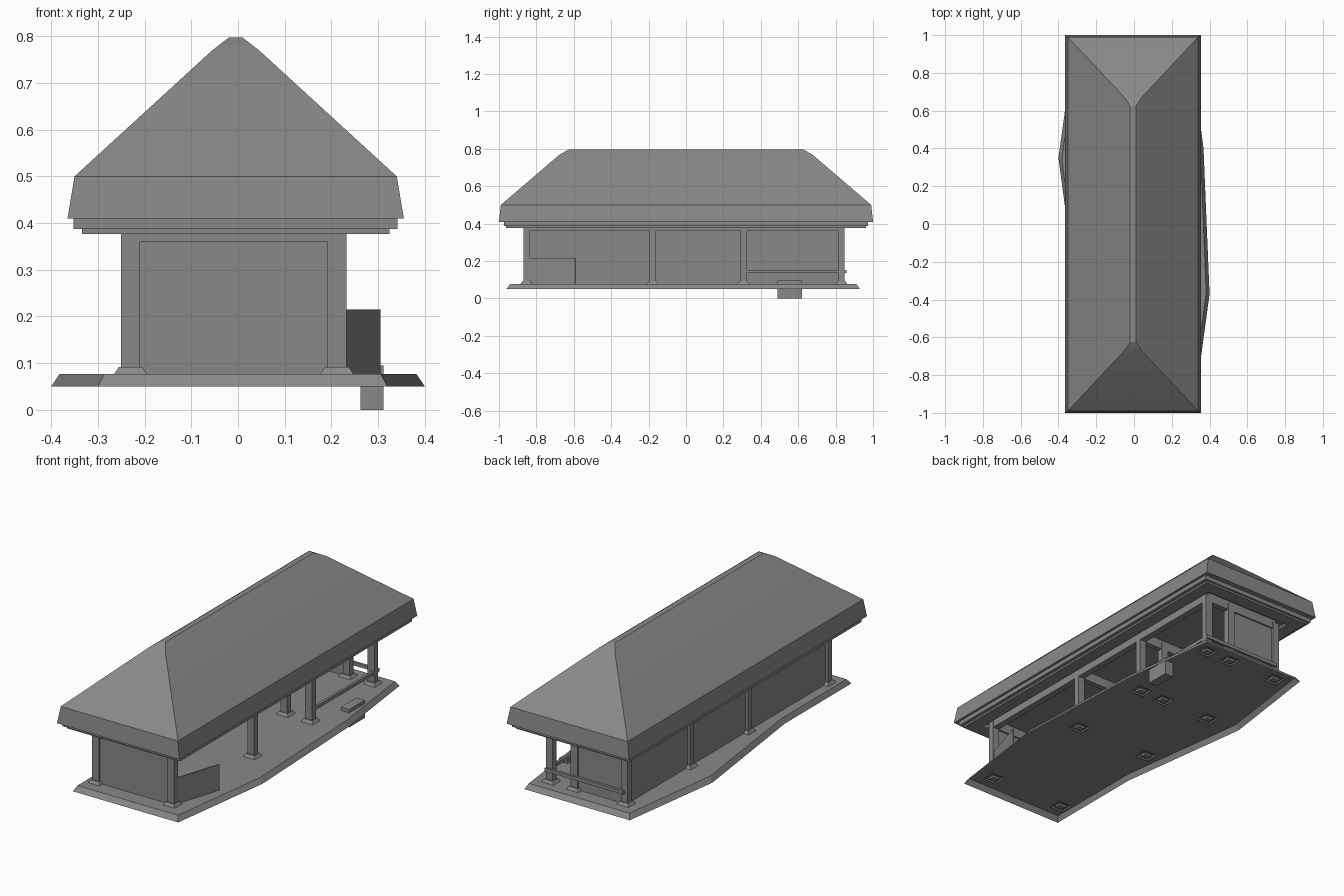
import bpy, bmesh
from mathutils import Vector

cube = bpy.data.objects.get("Cube")
if cube:
    bpy.data.objects.remove(cube)

grey = bpy.data.materials.new("stone_grey")
grey.use_nodes = True
tone = (0.25, 0.25, 0.25, 1)
grey.diffuse_color = tone
grey.node_tree.nodes["Principled BSDF"].inputs["Base Color"].default_value = tone


def loft(name, rings, bottom=True, top=True, smooth=None):
    """Stack closed outlines of equal length into one shell."""
    bm = bmesh.new()
    loops = [[bm.verts.new(p) for p in ring] for ring in rings]
    n = len(loops[0])
    for low, high in zip(loops, loops[1:]):
        for i in range(n):
            j = (i + 1) % n
            bm.faces.new((low[i], low[j], high[j], high[i]))
    if bottom:
        bm.faces.new(loops[0][::-1])
    if top:
        bm.faces.new(loops[-1])
    mesh = bpy.data.meshes.new(name)
    bm.to_mesh(mesh)
    bm.free()
    mesh.materials.append(grey)
    obj = bpy.data.objects.new(name, mesh)
    bpy.context.collection.objects.link(obj)
    if smooth:
        bpy.ops.object.select_all(action='DESELECT')
        obj.select_set(True)
        bpy.context.view_layer.objects.active = obj
        bpy.ops.object.shade_smooth_by_angle(angle=smooth)
    return obj


def rect(cx, cy, hx, hy, z):
    return [(cx - hx, cy - hy, z), (cx + hx, cy - hy, z),
            (cx + hx, cy + hy, z), (cx - hx, cy + hy, z)]


def box(name, x0, x1, y0, y1, z0, z1):
    c = ((x0 + x1) / 2, (y0 + y1) / 2, (x1 - x0) / 2, (y1 - y0) / 2)
    return loft(name, [rect(*c, z0), rect(*c, z1)])


def plank(name, start, end, z0, z1, thick):
    """Upright board between two floor points."""
    a, b = Vector(start), Vector(end)
    d = (b - a).normalized() * thick / 2
    side = Vector((d.y, -d.x))
    corners = [a + side, b + side, b - side, a - side]
    return loft(name, [[(*c, z) for c in corners] for z in (z0, z1)])


MID = -0.005
LEFT, RIGHT, INNER = -0.23, 0.212, 0.066
ROWS = (-0.853, -0.179, 0.307, 0.831)
FLOOR, EAVE = 0.077, 0.387

# Hipped roof with a softened ridge
loft("roof", [rect(MID, 0, hx, hy, z) for hx, hy, z in
              ((0.36, 1.0, 0.41), (0.345, 0.99, 0.5),
               (0.05, 0.675, 0.77), (0.015, 0.625, 0.797))], smooth=0.4)

# Stepped eave rings, open in the middle
for name, hx, hy, z0, z1 in (("upper_eave", 0.347, 0.973, 0.387, 0.41),
                             ("lower_eave", 0.329, 0.962, 0.377, 0.387)):
    loft(name, [rect(MID, 0, hx - 0.07, hy - 0.07, z1),
                rect(MID, 0, hx - 0.07, hy - 0.07, z0),
                rect(MID, 0, hx, hy, z0), rect(MID, 0, hx, hy, z1)],
         bottom=False, top=False)

# Floor shell, open underneath, with sloping rim
outline = [(-0.30, -0.96), (0.32, -0.96), (0.40, -0.37), (0.368, 0.40),
           (0.30, 0.93), (-0.32, 0.93), (-0.40, 0.35), (-0.30, -0.40)]
loft("floor", [[(x, y, 0.05) for x, y in outline],
               [(x * 0.955, y * 0.98, FLOOR) for x, y in outline]], bottom=False)

# Posts on tapered feet
for row, y in enumerate(ROWS):
    for x in (LEFT, RIGHT) + ((INNER,) if row > 1 else ()):
        box("post", x - 0.02, x + 0.02, y - 0.016, y + 0.016, 0.066, EAVE + 0.01)
        loft("post_foot", [rect(x, y, 0.04, 0.036, 0.07),
                           rect(x, y, 0.025, 0.022, 0.092)], bottom=False)

# Beams over the posts
for x in (LEFT, RIGHT):
    box("long_beam", x - 0.018, x + 0.018, ROWS[0], ROWS[-1], 0.36, 0.41)
for y in ROWS:
    box("cross_beam", LEFT, RIGHT, y - 0.014, y + 0.014, 0.36, 0.41)

# Walls on the closed sides
for a, b in zip(ROWS, ROWS[1:]):
    plank("side_wall", (LEFT, a), (LEFT, b), FLOOR, EAVE, 0.012)
plank("front_wall", (LEFT, ROWS[0]), (RIGHT, ROWS[0]), FLOOR, EAVE, 0.012)
plank("back_wall", (LEFT, ROWS[-1]), (INNER, ROWS[-1]), FLOOR, EAVE, 0.012)

# Slanted screen beside the front corner
plank("screen", (0.225, -0.835), (0.302, -0.592), FLOOR, 0.215, 0.006)

# Handrails around the rear porch
box("side_rail", RIGHT + 0.006, RIGHT + 0.02, 0.29, 0.857, 0.135, 0.153)
box("back_rail", LEFT, RIGHT + 0.02, 0.843, 0.857, 0.135, 0.153)

# Entry step block
box("step", 0.262, 0.312, 0.49, 0.62, 0, 0.095)
